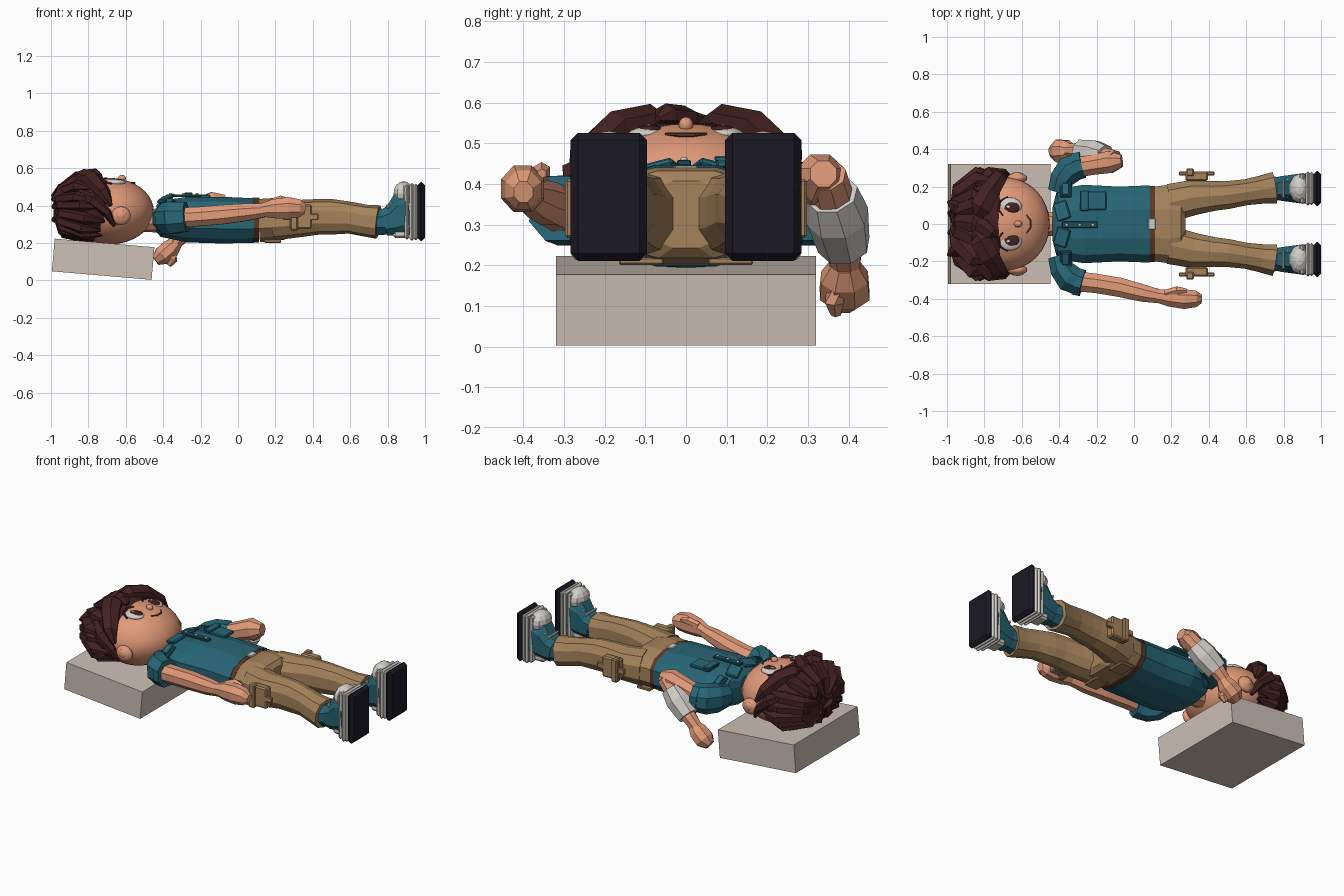
import bpy, bmesh, math, random
from mathutils import Vector, Matrix

random.seed(4)


def material(name, r, g, b):
    m = bpy.data.materials.new(name)
    m.diffuse_color = (r ** 2.2, g ** 2.2, b ** 2.2, 1)
    return m


SKIN = material("skin", .88, .60, .47)
TEAL = material("teal_cloth", .17, .40, .46)
DARK = material("dark_teal", .13, .31, .36)
HAIR = material("brown_hair", .27, .15, .15)
TAN = material("tan_cloth", .64, .51, .36)
BELT = material("leather", .36, .23, .17)
SOLE = material("rubber", .13, .12, .16)
PALE = material("pale_trim", .82, .80, .78)
PILLOW = material("pillow_cloth", .80, .75, .71)


def finish(name, bm, mat, smooth=False):
    bmesh.ops.recalc_face_normals(bm, faces=bm.faces[:])
    me = bpy.data.meshes.new(name)
    bm.to_mesh(me)
    bm.free()
    ob = bpy.data.objects.new(name, me)
    bpy.context.collection.objects.link(ob)
    me.materials.append(mat)
    for f in me.polygons:
        f.use_smooth = smooth
    return ob


def tube(name, rings, mat, n=8, power=1.0):
    """Loft through rings (x, y, z, half width, half height)."""
    bm, loops = bmesh.new(), []
    pts = [Vector(r[:3]) for r in rings]
    for i, r in enumerate(rings):
        t = (pts[min(i + 1, len(pts) - 1)] - pts[max(i - 1, 0)]).normalized()
        side = Vector((0, 0, 1)).cross(t)
        side = side.normalized() if side.length > .15 else Vector((0, 1, 0))
        up = t.cross(side)
        loop = []
        for k in range(n):
            a = 2 * math.pi * (k + .5) / n
            c, s = math.cos(a), math.sin(a)
            c, s = (math.copysign(abs(v) ** power, v) for v in (c, s))
            loop.append(bm.verts.new(pts[i] + side * c * r[3] + up * s * r[-1]))
        loops.append(loop)
    for a, b in zip(loops, loops[1:]):
        for k in range(n):
            bm.faces.new((a[k], a[(k + 1) % n], b[(k + 1) % n], b[k]))
    bm.faces.new(loops[0])
    bm.faces.new(loops[-1])
    return finish(name, bm, mat)


def box(name, loc, size, mat, bevel=0.0, rot=(0, 0, 0)):
    bm = bmesh.new()
    bmesh.ops.create_cube(bm, size=1)
    bmesh.ops.scale(bm, vec=size, verts=bm.verts)
    if bevel:
        bmesh.ops.bevel(bm, geom=bm.edges[:], offset=bevel, segments=1, affect='EDGES')
    ob = finish(name, bm, mat)
    ob.location, ob.rotation_euler = loc, rot
    return ob


def ball(name, loc, radii, mat, u=16, v=10, smooth=True):
    bm = bmesh.new()
    bmesh.ops.create_uvsphere(bm, u_segments=u, v_segments=v, radius=1)
    bmesh.ops.transform(bm, matrix=Matrix.LocRotScale(loc, None, radii), verts=bm.verts)
    return finish(name, bm, mat, smooth)


# pillow
box("pillow", (-.721, 0, .113), (.535, .64, .175), PILLOW, rot=(0, math.radians(4.9), 0))

# head, neck and face
ball("head", (-.69, 0, .37), (.24, .25, .178), SKIN, 32, 20)
tube("neck", [(-.52, 0, .32, .065, .06), (-.40, 0, .32, .07, .065)], SKIN, 10)
ball("nose", (-.62, 0, .545), (.022, .018, .02), SKIN, 10, 8)
tube("mouth", [(-.575, -.05, .523, .004), (-.553, -.02, .521, .005),
               (-.553, .02, .521, .005), (-.575, .05, .523, .004)], BELT, 6)
for s in (-1, 1):
    ball("eye_white", (-.662, s * .092, .523), (.062, .05, .018), PALE)
    ball("iris", (-.655, s * .088, .531), (.045, .034, .014), HAIR)
    ball("eye_glint", (-.672, s * .092, .543), (.011, .009, .004), PALE, 8, 6)
    tube("eyelid", [(-.675, s * .145, .515, .006), (-.718, s * .12, .528, .008),
                    (-.725, s * .075, .54, .008), (-.70, s * .045, .546, .005)], HAIR, 6)
    ball("ear", (-.625, s * .245, .345), (.055, .03, .05), SKIN, 10, 8)
    ball("ear_hollow", (-.625, s * .264, .35), (.03, .014, .028), SKIN, 8, 6)

# hair cap
C, R = Vector((-.775, 0, .378)), (.195, .268, .175)
ball("hair_cap", C, R, HAIR, 16, 10, False)


# hair locks run from the crown to the hairline
def on_cap(a, phi, k):
    p = C + Vector((-R[0] * math.cos(phi), R[1] * math.sin(phi) * math.cos(a),
                    R[2] * math.sin(phi) * math.sin(a))) * k
    p.z = max(p.z, .235)
    return p


for i in range(18):
    a = 2 * math.pi * i / 18 + random.uniform(-.08, .08)
    end = 1.62 if math.sin(a) > .6 else random.uniform(1.75, 1.95)
    rise = 1.08 if math.sin(a) > .5 else 1.02
    curl = random.uniform(.15, .4)
    rings = []
    for t, k, w in ((.05, .98, .03), (.35, 1.04, .055), (.7, rise, .055), (1, 1.0, .012)):
        rings.append((*on_cap(a + curl * t, .15 + (end - .15) * t, k), w, w * .6))
    tube("hair_lock", rings, HAIR, 6)

# parted fringe, temple locks and crown tufts
for s in (-1, 1):
    tube("fringe", [(-.86, s * .03, .53, .03, .02), (-.82, s * .09, .555, .065, .042),
                    (-.775, s * .17, .54, .06, .042), (-.72, s * .25, .47, .045, .035),
                    (-.68, s * .27, .40, .012, .012)], HAIR, 6)
    tube("temple_lock", [(-.85, s * .2, .46, .03), (-.77, s * .265, .43, .045, .035),
                         (-.70, s * .265, .36, .035, .025), (-.66, s * .25, .29, .01)], HAIR, 6)
tube("fringe_middle", [(-.88, .02, .52, .03), (-.81, -.01, .56, .045, .035),
                       (-.76, -.05, .57, .035, .028), (-.73, -.07, .56, .008)], HAIR, 6)
for y, z in ((-.04, .40), (.10, .46), (.05, .33), (-.14, .44)):
    tube("crown_tuft", [(-.90, y * .7, z, .06), (-.955, y, z + .01, .045),
                        (-.995, y * 1.2, z - .01, .008)], HAIR, 6)

# shirt with collar, placket and chest pocket
tube("shirt", [(-.435, 0, .33, .09, .075), (-.41, 0, .33, .19, .10), (-.27, 0, .325, .215, .125),
               (-.08, 0, .322, .205, .128), (.085, 0, .32, .212, .122)], TEAL, 12, .75)
for s in (-1, 1):
    box("collar_flap", (-.385, s * .07, .437), (.075, .10, .018), TEAL, .005, (s * -.25, -.25, s * .35))
    for b, z in enumerate((.33, .35)):
        box("epaulette", (-.365, s * .185, .405 + b * .012), (.06 - b * .02, .09 - b * .02, .018), TEAL, .004,
            (s * -.4, 0, 0))
box("placket", (-.29, -.005, .452), (.19, .035, .014), DARK, .003)
for x in (-.36, -.29, -.22):
    ball("button", (x, -.005, .461), (.009, .009, .006), PALE, 8, 6)
box("chest_pocket", (-.215, .125, .449), (.135, .10, .02), TEAL, .005)
box("pocket_flap", (-.265, .125, .462), (.045, .11, .014), TEAL, .004)

# belt, hips and back pockets
tube("belt", [(.08, 0, .32, .208, .12), (.112, 0, .32, .208, .12)], BELT, 12, .75)
box("buckle", (.096, 0, .437), (.04, .06, .014), PALE, .004)
tube("hips", [(.11, 0, .32, .205, .118), (.19, 0, .325, .215, .118),
              (.25, 0, .325, .19, .11), (.275, 0, .325, .09, .085)], TAN, 12, .75)

for s in (-1, 1):
    box("back_pocket", (.185, s * .11, .21), (.09, .11, .018), TAN, .004)
    # trouser leg, knee and side pouch
    tube("trouser_leg", [(.20, s * .115, .325, .105, .11), (.32, s * .142, .33, .098, .10),
                         (.43, s * .15, .34, .082, .095), (.50, s * .155, .34, .078, .095),
                         (.60, s * .17, .335, .072, .085), (.68, s * .183, .32, .078, .085),
                         (.75, s * .193, .312, .088, .09)], TAN, 10, .85)
    box("side_pouch", (.335, s * .255, .34), (.12, .05, .13), TAN, .008)
    box("pouch_flap", (.30, s * .277, .34), (.04, .04, .145), TAN, .006)
    box("pouch_strap", (.335, s * .27, .34), (.19, .02, .035), TAN, .004)
    # boot
    tube("sock", [(.74, s * .19, .31, .07, .075), (.80, s * .19, .31, .062, .07),
                  (.86, s * .19, .315, .068, .08)], TEAL, 8)
    tube("boot_upper", [(.78, s * .19, .308, .068, .075), (.83, s * .19, .32, .074, .09),
                        (.88, s * .19, .35, .08, .125), (.92, s * .19, .36, .086, .145)], TEAL, 8, .8)
    ball("toe_cap", (.885, s * .19, .465), (.056, .08, .065), PALE, 10, 8, False)
    box("heel_cap", (.87, s * .19, .248), (.08, .10, .045), PALE, .012)
    for k, (x, z) in enumerate(((.80, .395), (.825, .408), (.85, .425))):
        box("boot_lace", (x, s * .19, z), (.014, .10, .022), PALE, .004, (0, -.6, 0))
    for x, w in ((.903, .168), (.93, .182), (.95, .175)):
        box("boot_welt", (x, s * .19, .366), (.024, w, w + .125), PALE, .01)
    box("boot_sole", (.979, s * .19, .368), (.042, .187, .315), SOLE, .018)
    # sleeve and cuff
    tube("sleeve", [(-.405, s * .17, .33, .06, .07), (-.385, s * .24, .332, .07, .088),
                    (-.345, s * .29, .335, .082, .093), (-.29, s * .315, .338, .072, .085)], TEAL, 8)
    tube("sleeve_cuff", [(-.315, s * .306, .337, .079, .088), (-.275, s * .316, .34, .077, .086)], TEAL, 8)

# straight arm and hand
tube("straight_arm", [(-.32, -.305, .335, .058), (-.20, -.318, .342, .056), (-.08, -.338, .352, .056),
                      (.05, -.37, .365, .05), (.15, -.39, .375, .038)], SKIN, 8)
tube("straight_hand", [(.12, -.385, .375, .036, .036), (.19, -.395, .383, .05, .055),
                       (.27, -.402, .388, .057, .062), (.33, -.40, .385, .048, .052),
                       (.36, -.40, .38, .025, .028)], SKIN, 8)
tube("straight_thumb", [(.17, -.37, .41, .022), (.23, -.355, .43, .024), (.28, -.355, .425, .012)], SKIN, 6)

# bent arm with bandage and hand
tube("bent_upper_arm", [(-.32, .30, .34, .058), (-.21, .318, .385, .058), (-.125, .332, .415, .064),
                        (-.065, .338, .425, .035)], SKIN, 8)
tube("bent_forearm", [(-.10, .345, .42, .05), (-.20, .37, .33, .055), (-.30, .39, .24, .045),
                      (-.35, .393, .19, .038)], SKIN, 8)
tube("bandage", [(-.155, .358, .375, .066), (-.21, .373, .32, .078), (-.29, .388, .25, .066)], PALE, 8)
tube("bent_hand", [(-.325, .39, .205, .036), (-.36, .39, .17, .062, .055), (-.405, .39, .13, .066, .055),
                   (-.44, .388, .105, .034, .03)], SKIN, 8)
tube("bent_thumb", [(-.345, .37, .15, .022), (-.35, .365, .11, .026), (-.37, .37, .08, .014)], SKIN, 6)
